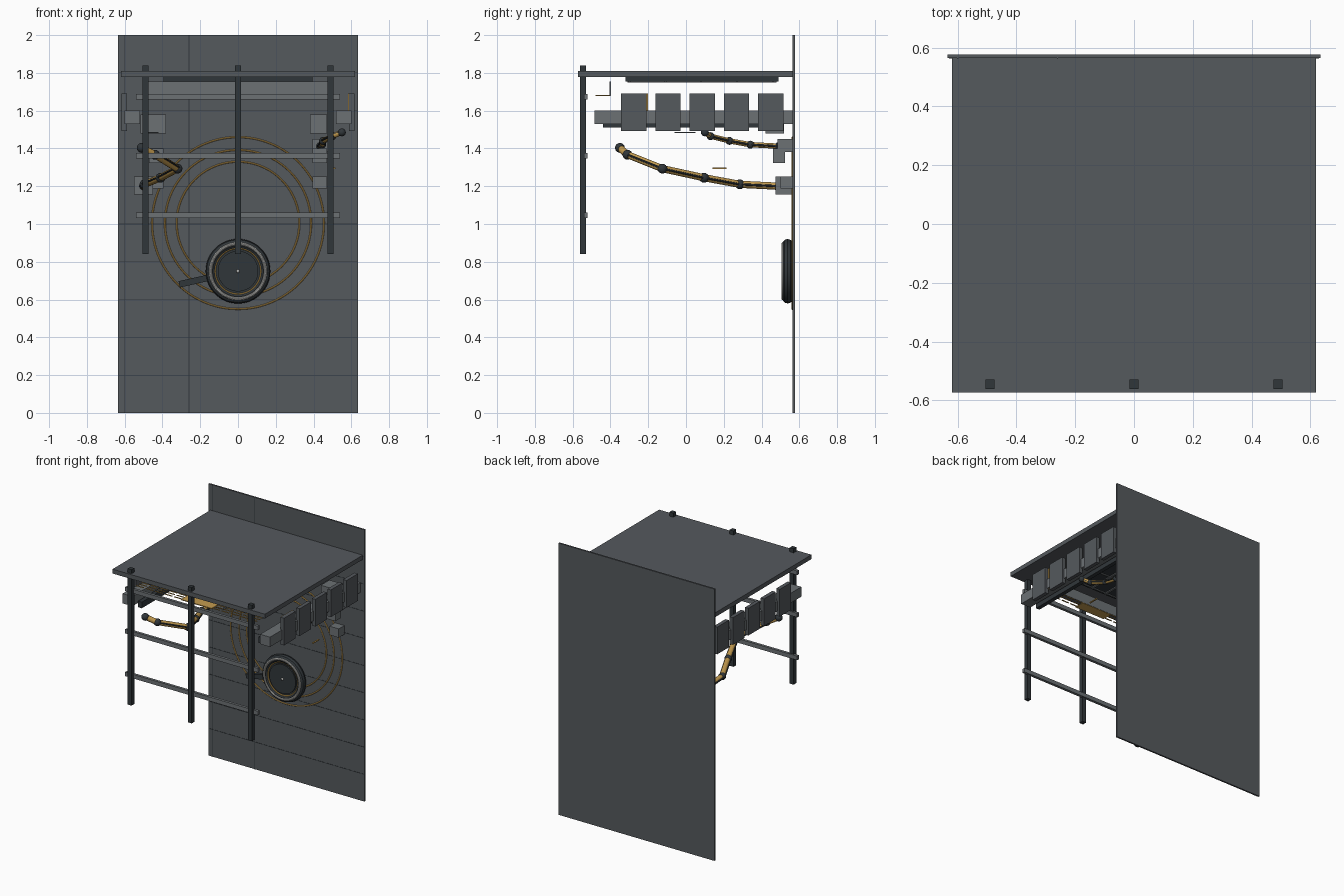
import bpy, math
from mathutils import Vector

if "Cube" in bpy.data.objects:
    bpy.data.objects.remove(bpy.data.objects["Cube"])


def mat(name, c):
    m = bpy.data.materials.new(name)
    m.diffuse_color = (*c, 1)
    m.use_nodes = True
    m.node_tree.nodes["Principled BSDF"].inputs["Base Color"].default_value = m.diffuse_color
    return m


SLATE = mat("slate", (0.09, 0.10, 0.11))
STEEL = mat("steel", (0.15, 0.165, 0.175))
DARK = mat("dark", (0.03, 0.037, 0.042))
GOLD = mat("gold", (0.55, 0.33, 0.08))
PALE = mat("pale", (0.5, 0.5, 0.48))


def finish(name, m, smooth=False):
    o = bpy.context.object
    o.name = name
    o.data.materials.append(m)
    if smooth:
        bpy.ops.object.shade_smooth_by_angle()
    return o


def box(name, x, y, z, m):
    """Box from (min, max) ranges on each axis."""
    bpy.ops.mesh.primitive_cube_add(size=1, location=[sum(r) / 2 for r in (x, y, z)])
    o = bpy.context.object
    o.scale = [r[1] - r[0] for r in (x, y, z)]
    bpy.ops.object.transform_apply(location=False, rotation=False, scale=True)
    return finish(name, m)


def rod(name, a, b, r, m, sides=14):
    a, b = Vector(a), Vector(b)
    bpy.ops.mesh.primitive_cylinder_add(vertices=sides, radius=r, depth=(b - a).length, location=(a + b) / 2)
    bpy.context.object.rotation_euler = (b - a).to_track_quat('Z', 'Y').to_euler()
    return finish(name, m, True)


def ball(name, p, r, m):
    bpy.ops.mesh.primitive_uv_sphere_add(segments=16, ring_count=8, radius=r, location=p)
    return finish(name, m, True)


def ring(name, y, z, r, t, m, seg=72):
    bpy.ops.mesh.primitive_torus_add(major_radius=r, minor_radius=t, major_segments=seg, minor_segments=10,
                                     location=(0, y, z), rotation=(math.pi / 2, 0, 0))
    return finish(name, m, True)


def mirror_x(x, s):
    return tuple(sorted((x[0] * s, x[1] * s)))


# Back wall with faint seams, and ceiling slab
box("back_wall", (-.635, .635), (.565, .577), (0, 2), SLATE)
for i in range(9):
    z = .2 + .2 * i
    box("wall_seam", (-.63, .63), (.5635, .566), (z - .0015, z + .0015), DARK)
for x in (-.6, -.26):
    box("wall_joint", (x - .002, x + .002), (.5635, .566), (.0, 2), DARK)
box("ceiling", (-.62, .62), (-.573, .566), (1.778, 1.81), SLATE)

# Ceiling recess panel with grid underneath
box("ceiling_panel", (-.395, .395), (-.32, .49), (1.755, 1.779), DARK)
for i in range(7):
    x = -.36 + .12 * i
    box("ceiling_grid_bar", (x - .008, x + .008), (-.31, .48), (1.748, 1.757), STEEL)
for i in range(5):
    y = -.3 + .19 * i
    box("ceiling_grid_cross", (-.385, .385), (y - .006, y + .006), (1.749, 1.757), STEEL)

# Front frame
for x in (-.49, 0, .49):
    box("front_post", (x - .016, x + .016), (-.561, -.529), (.84, 1.84), DARK)
for z in (1.047, 1.362, 1.673):
    box("front_rail", (-.54, .54), (-.541, -.521), (z - .015, z + .015), STEEL)

# Slotted gold shelf and backing strip behind the top rail
box("shelf_back", (-.5, .5), (-.405, -.398), (1.68, 1.755), STEEL)
box("shelf_plate", (-.13, .12), (-.478, -.40), (1.677, 1.683), GOLD)
for r in range(3):
    for i in range(13):
        x = -.5 + i * .077
        y = -.47 + r * .03
        box("shelf_slat", (x, x + .06), (y, y + .008), (1.678, 1.682), GOLD)

# Side beams, hanging cabinets and wall brackets, mirrored
for s in (-1, 1):
    box("side_beam", mirror_x((.52, .60), s), (-.485, .566), (1.53, 1.602), STEEL)
    box("under_rail", mirror_x((.475, .505), s), (-.44, .50), (1.51, 1.555), DARK)
    for i in range(5):
        y = -.277 + .1815 * i
        box("side_cabinet", mirror_x((.588, .616), s), (y - .067, y + .067), (1.492, 1.692), SLATE)
    box("upper_bracket", mirror_x((.38, .47 if s > 0 else .515), s), (.42, .52), (1.48, 1.58), STEEL)
    box("middle_bracket", mirror_x((.395, .47), s), (.46, .525), (1.323, 1.40), STEEL)
    box("lower_bracket", mirror_x((.395, .47), s), (.50, .566), (1.187, 1.252), STEEL)
box("gold_strip", (.583, .589), (-.34, -.20), (1.53, 1.69), GOLD)

# Small loose plates
box("gold_tag", (.505, .515), (.14, .215), (1.292, 1.298), GOLD)
box("grey_tag", (-.50, -.42), (-.06, .05), (1.483, 1.488), STEEL)

# Jointed arms with wall mounts
box("left_arm_mount", (-.55, -.45), (.475, .566), (1.155, 1.252), STEEL)
box("right_arm_mount", (.395, .475), (.485, .566), (1.38, 1.45), STEEL)


def arm(name, pts, r, jr):
    for a, b in zip(pts, pts[1:]):
        rod(name + "_tube", a, b, r, GOLD)
        for off in (Vector((r, 0, 0)), Vector((-r, 0, 0))):
            rod(name + "_cable", Vector(a) + off, Vector(b) + off, .006, DARK, 8)
    for p in pts:
        ball(name + "_joint", p, jr, DARK)


arm("left_arm", [(-.50, .49, 1.20), (-.495, .285, 1.21), (-.41, .095, 1.245),
                 (-.32, -.125, 1.293), (-.44, -.31, 1.367), (-.51, -.35, 1.403)], .019, .026)
arm("right_arm", [(.435, .49, 1.412), (.445, .34, 1.42), (.45, .23, 1.44),
                  (.50, .13, 1.465), (.55, .10, 1.485)], .014, .021)

# Gold rings on the wall
for r in (.325, .387, .455):
    ring("wall_ring", .564, 1.005, r, .0045, GOLD, 96)

# Round hatch with lever
HZ = .75
rod("hatch_base", (0, .567, HZ), (0, .527, HZ), .15, DARK, 48)
ring("hatch_rim", .538, HZ, .143, .028, DARK)
ring("hatch_pale_ring", .514, HZ, .145, .009, PALE)
ring("hatch_gold_ring", .524, HZ, .122, .005, GOLD)
rod("hatch_disc", (0, .53, HZ), (0, .517, HZ), .107, DARK, 48)
ball("hatch_hub", (0, .517, HZ), .009, PALE)
lever = box("hatch_lever", (-.075, .075), (-.012, .012), (-.017, .017), DARK)
lever.location = (-.238, .548, .697)
lever.rotation_euler = (0, -.22, 0)
